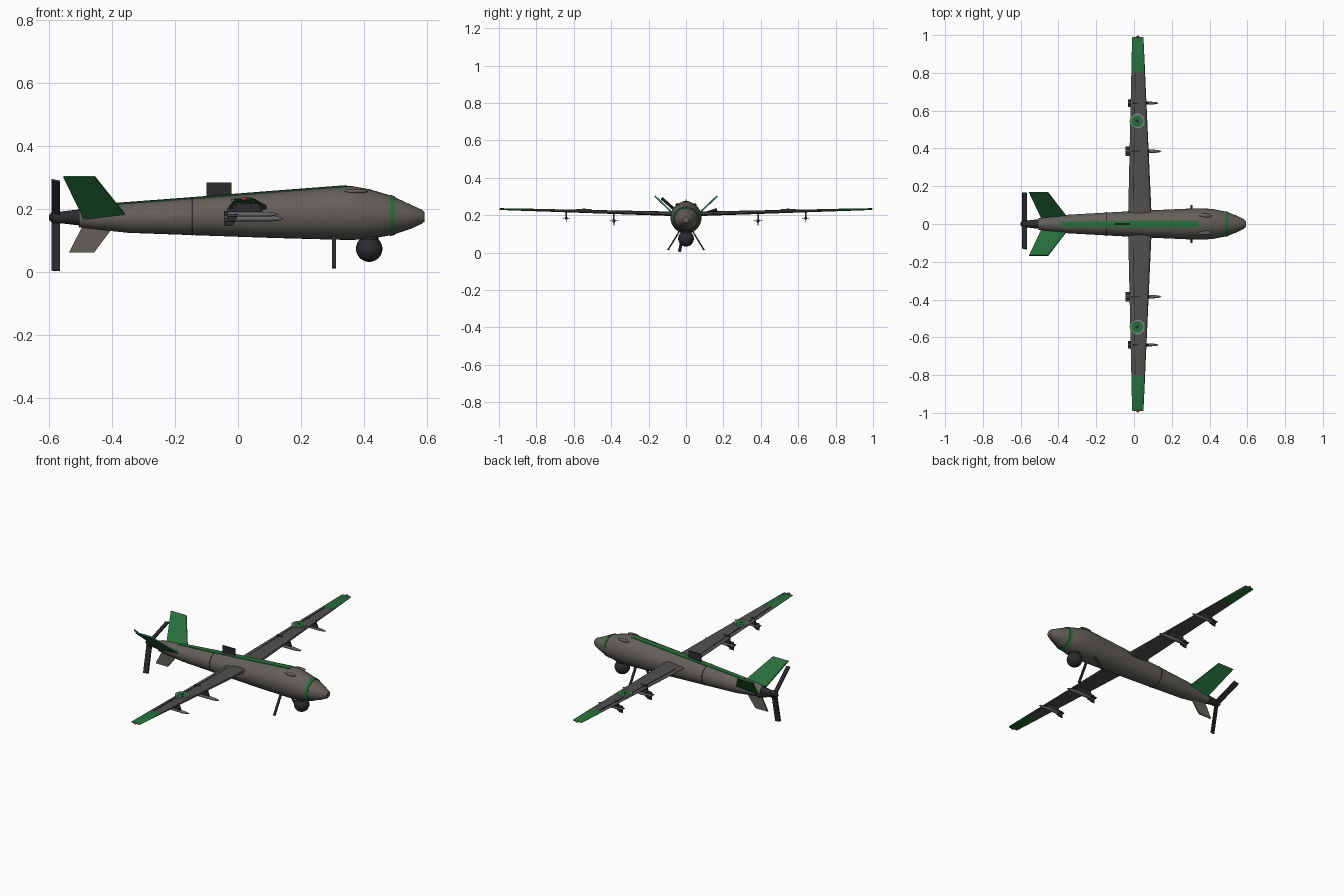
import bpy, bmesh
from math import sin, cos, pi, radians
from mathutils import Vector, Matrix

if "Cube" in bpy.data.objects:
    bpy.data.objects.remove(bpy.data.objects["Cube"])


def material(name, rgb):
    m = bpy.data.materials.new(name)
    m.diffuse_color = (*rgb, 1)
    m.use_nodes = True
    m.node_tree.nodes["Principled BSDF"].inputs["Base Color"].default_value = m.diffuse_color
    return m


HULL = material("hull_grey", (0.125, 0.115, 0.10))
WING = material("wing_grey", (0.085, 0.08, 0.075))
DARK = material("dark_grey", (0.025, 0.025, 0.028))
GREEN = material("green", (0.02, 0.16, 0.045))
STEEL = material("steel_grey", (0.13, 0.13, 0.135))
RING = material("ring_grey", (0.2, 0.23, 0.21))
RED = material("red", (0.5, 0.03, 0.02))


def finish(name, bm, mat, smooth=True):
    bmesh.ops.recalc_face_normals(bm, faces=bm.faces)
    me = bpy.data.meshes.new(name)
    bm.to_mesh(me)
    bm.free()
    ob = bpy.data.objects.new(name, me)
    bpy.context.collection.objects.link(ob)
    me.materials.append(mat)
    if smooth:
        bpy.ops.object.select_all(action='DESELECT')
        ob.select_set(True)
        bpy.context.view_layer.objects.active = ob
        bpy.ops.object.shade_smooth_by_angle(angle=radians(35))
    return ob


def loft(name, rings, mat, smooth=True):
    bm = bmesh.new()
    rows = [[bm.verts.new(p) for p in r] for r in rings]
    n = len(rows[0])
    for a, b in zip(rows, rows[1:]):
        for i in range(n):
            j = (i + 1) % n
            bm.faces.new((a[i], a[j], b[j], b[i]))
    bm.faces.new(rows[0])
    bm.faces.new(rows[-1])
    return finish(name, bm, mat, smooth)


def oval(x, zb, zt, hw, n=32, y=0):
    zc, hh = (zb + zt) / 2, (zt - zb) / 2
    return [(x, y + hw * cos(2 * pi * i / n), zc + hh * sin(2 * pi * i / n)) for i in range(n)]


def revolve(name, profile, y, z, mat, n=16):
    # profile of (x, radius) turned around an axis along x
    return loft(name, [oval(x, z - r, z + r, r, n, y) for x, r in profile], mat)


def plate(name, pts, t, mat):
    # flat panel with thickness
    p = [Vector(q) for q in pts]
    nrm = (p[1] - p[0]).cross(p[-1] - p[0]).normalized() * t / 2
    return loft(name, [[q - nrm for q in p], [q + nrm for q in p]], mat, False)


def box(name, centre, size, mat, rot=Matrix()):
    bm = bmesh.new()
    bmesh.ops.create_cube(bm, size=1, matrix=Matrix.Translation(centre) @ rot @ Matrix.Diagonal((*size, 1)))
    return finish(name, bm, mat, False)


def ball(name, centre, size, mat):
    bm = bmesh.new()
    bmesh.ops.create_uvsphere(bm, u_segments=24, v_segments=16, radius=1,
                              matrix=Matrix.Translation(centre) @ Matrix.Diagonal((*size, 1)))
    return finish(name, bm, mat)


def disc(name, centre, r, h, mat, n=24):
    bm = bmesh.new()
    bmesh.ops.create_cone(bm, cap_ends=True, segments=n, radius1=r, radius2=r, depth=h,
                          matrix=Matrix.Translation(centre))
    return finish(name, bm, mat)


# fuselage
body = [(-0.505, .142, .205, .031), (-0.35, .125, .220, .049), (-0.1, .116, .239, .063),
        (0.1, .109, .255, .073), (0.28, .104, .269, .081), (0.36, .102, .274, .083),
        (0.42, .106, .263, .079), (0.49, .118, .242, .065), (0.55, .138, .214, .042),
        (0.585, .154, .198, .024), (0.592, .16, .191, .016)]
loft("fuselage", [oval(*s) for s in body], HULL)
loft("nose_band", [oval(.484, .1145, .2465, .0685), oval(.499, .1185, .2405, .0645)], GREEN)
loft("rear_seam", [oval(-.148, .1165, .2365, .0625), oval(-.143, .1165, .2369, .0628)], DARK)
loft("spine_stripe", [[(x, -w, z - .01), (x, w, z - .01), (x, w, z - .002), (x, 0, z), (x, -w, z - .002)]
                      for x, z, w in ((-.385, .2205, .012), (-.1, .242, .017), (.1, .258, .018), (.345, .2765, .018))], GREEN)

# tail cone, hub and propeller
revolve("tail_cone", [(-.49, .027), (-.57, .018)], 0, .174, DARK, 24)
revolve("propeller_hub", [(-.565, .021), (-.59, .019), (-.6, .008)], 0, .174, DARK, 24)
for k in range(3):
    a = radians(18.4 + 120 * k)
    d, s = Vector((0, cos(a), sin(a))), Vector((0, -sin(a), cos(a)))
    o = Vector((-.579, 0, .175))
    rings = [[o + d * r + Vector((sx * .0135, 0, 0)) + s * (.004 * sx + .004 * ss)
              for sx, ss in ((-1, -1), (1, -1), (1, 1), (-1, 1))] for r in (.01, .174)]
    loft(f"propeller_blade_{k + 1}", rings, DARK, False)

# top blade antenna and belly fin
box("top_antenna", (-.06, 0, .255), (.08, .008, .06), DARK)
plate("belly_fin", [(-.49, 0, .155), (-.395, 0, .145), (-.457, 0, .063), (-.537, 0, .063)], .008, HULL)

# sensor turret
disc("turret_mount", (.417, 0, .108), .03, .03, DARK)
ball("sensor_ball", (.417, 0, .0745), (.042, .042, .042), DARK)


# airfoil section: fractions along the chord and of the thickness
FOIL = [(0, 0), (.03, .3), (.12, .48), (.3, .55), (.6, .36), (1, .03),
        (1, -.03), (.6, -.28), (.3, -.42), (.12, -.36), (.03, -.22)]


def wing_ring(y, s, grow=0):
    t = y / .99
    lead, trail = .095 - .045 * t + grow, -.032 + .022 * t - grow
    z, th = .204 + .028 * t, .026 - .016 * t + grow * 2
    return [(lead + (trail - lead) * c, s * y, z + th * h) for c, h in FOIL]


for s, side in ((-1, "right"), (1, "left")):
    # wing, painted tip, control surface line, tip light
    loft(f"{side}_wing", [wing_ring(0, s), wing_ring(.5, s), wing_ring(.806, s)], WING)
    loft(f"{side}_wing_tip", [wing_ring(.806, s, .0004), wing_ring(.985, s), wing_ring(.99, s, -.003)], GREEN)
    loft(f"{side}_flap_seam", [[(x, s * y, z + dz) for x, dz in ((fx, 0), (fx + .004, 0), (fx + .004, .005), (fx, .005))]
                               for y, z, fx in ((.1, .208, -.006), (.8, .2275, .004))], DARK, False)
    ball(f"{side}_tip_light", (.02, s * .99, .233), (.009, .007, .006), RED if s < 0 else GREEN)

    # round wing marking
    for part, r, z, m in (("ring", .04, .2285, RING), ("disc", .031, .2295, GREEN), ("centre", .009, .2305, DARK)):
        disc(f"{side}_marking_{part}", (.017, s * .545, z), r, .009, m)

    # tail fin, belly aerial, side hatch
    plate(f"{side}_tail_fin", [(-.49, s * .03, .17), (-.35, s * .03, .172), (-.455, s * .167, .303),
                               (-.555, s * .167, .303)], .008, GREEN)
    plate(f"{side}_belly_aerial", [(.299, s * .035, .115), (.311, s * .035, .115),
                                   (.311, s * .097, .013), (.299, s * .097, .013)], .008, DARK)
    ball(f"{side}_hatch", (.375, s * .045, .257), (.037, .012, .007), HULL)

    # pylons and missiles
    for tag, y, z, k, x0 in (("inner", .385, .170, 1, -.045), ("outer", .64, .184, .85, -.033)):
        n = f"{side}_{tag}"
        yy = s * y
        plate(f"{n}_pylon", [(x0 + .02, yy, z + .004), (x0 + .13 * k, yy, z + .004),
                             (x0 + .11 * k, yy, .216 + y * .02), (x0 + .03, yy, .216 + y * .02)], .008, DARK)
        revolve(f"{n}_missile", [(x0 + k * x, k * r) for x, r in
                                 ((0, .007), (.003, .009), (.145, .009), (.165, .0075), (.18, .005), (.19, .001))],
                yy, z, STEEL)
        for i in range(4):
            a = i * pi / 2
            u = Vector((0, cos(a), sin(a)))
            c = Vector((x0, yy, z))
            X = Vector((k, 0, 0))
            plate(f"{n}_missile_fin_{i + 1}", [c + u * .004, c + X * .04 + u * .004,
                                               c + X * .027 + u * .024 * k, c + u * .024 * k], .003, DARK)
